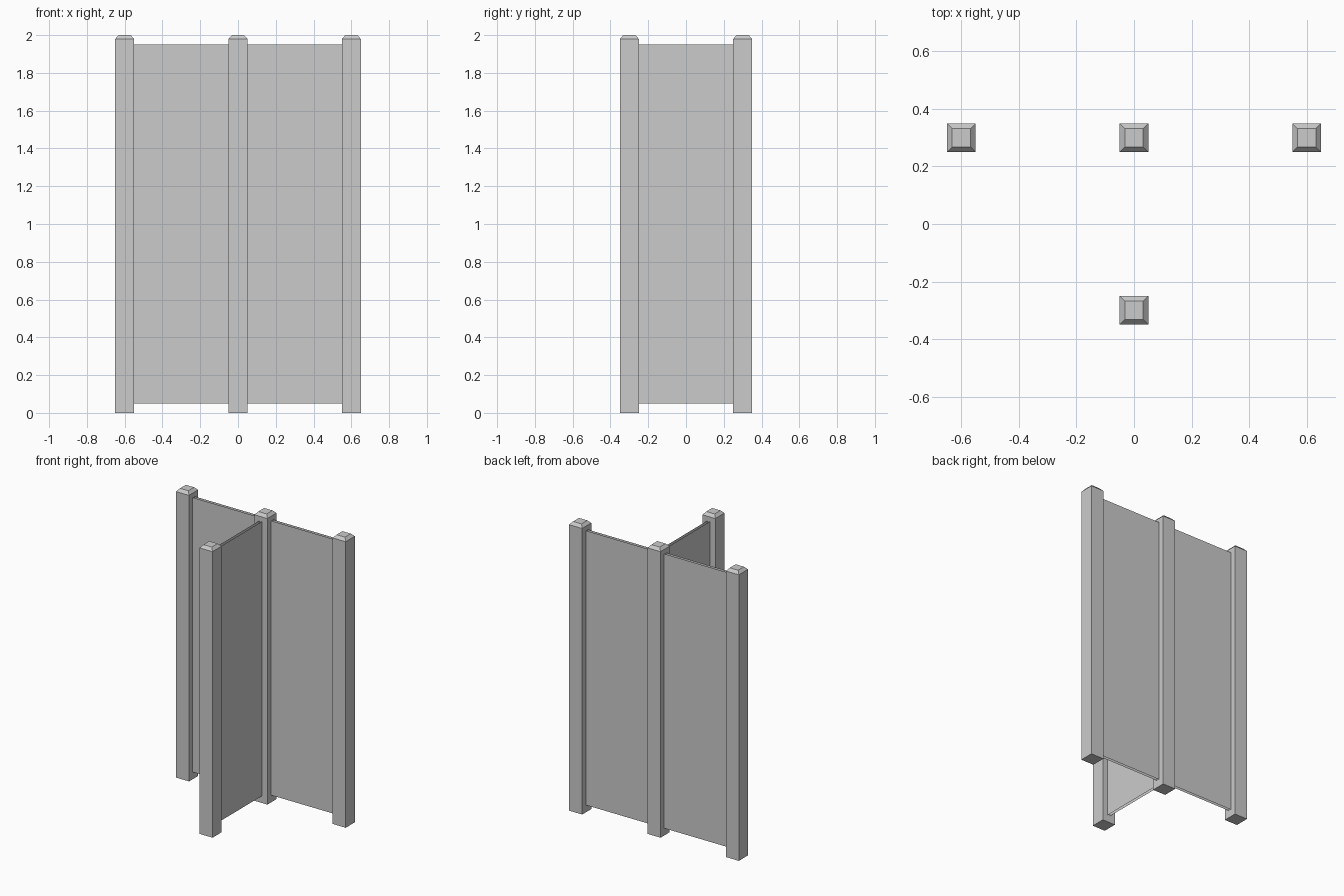
import bpy

if "Cube" in bpy.data.objects:
    bpy.data.objects.remove(bpy.data.objects["Cube"])

POST, PANEL = 0.05, 0.01      # half widths
Z0, Z1 = 0.05, 1.95           # panel bottom and top


def make(name, verts, faces):
    mesh = bpy.data.meshes.new(name)
    mesh.from_pydata(verts, [], faces)
    mesh.update()
    ob = bpy.data.objects.new(name, mesh)
    bpy.context.collection.objects.link(ob)
    return ob


# Square post with a bevelled flat top
def post(name, x, y):
    verts = []
    for half, z in ((POST, 0), (POST, 1.98), (0.032, 2.0)):
        verts += [(x + sx * half, y + sy * half, z)
                  for sx, sy in ((-1, -1), (1, -1), (1, 1), (-1, 1))]
    faces = [(3, 2, 1, 0), (8, 9, 10, 11)]
    for r in (0, 4):
        faces += [(r + i, r + (i + 1) % 4, r + 4 + (i + 1) % 4, r + 4 + i)
                  for i in range(4)]
    make(name, verts, faces)


# Thin panel between two posts: two outward facing sheets, open at top and bottom
def panel(name, a, b):
    along_x = a[1] == b[1]
    verts, faces = [], []
    for side in (-1, 1):
        d = side * PANEL
        if along_x:
            p, q = (a[0] + POST, a[1] + d), (b[0] - POST, b[1] + d)
        else:
            p, q = (a[0] - d, a[1] + POST), (b[0] - d, b[1] - POST)
        n = len(verts)
        verts += [(*p, Z0), (*q, Z0), (*q, Z1), (*p, Z1)]
        f = (n, n + 1, n + 2, n + 3)
        faces.append(f if side < 0 else f[::-1])
    make(name, verts, faces)


left, middle, right, front = (-0.6, 0.3), (0, 0.3), (0.6, 0.3), (0, -0.3)

for name, pos in (("left_post", left), ("middle_post", middle),
                  ("right_post", right), ("front_post", front)):
    post(name, *pos)

panel("left_panel", left, middle)
panel("right_panel", middle, right)
panel("front_panel", front, middle)
